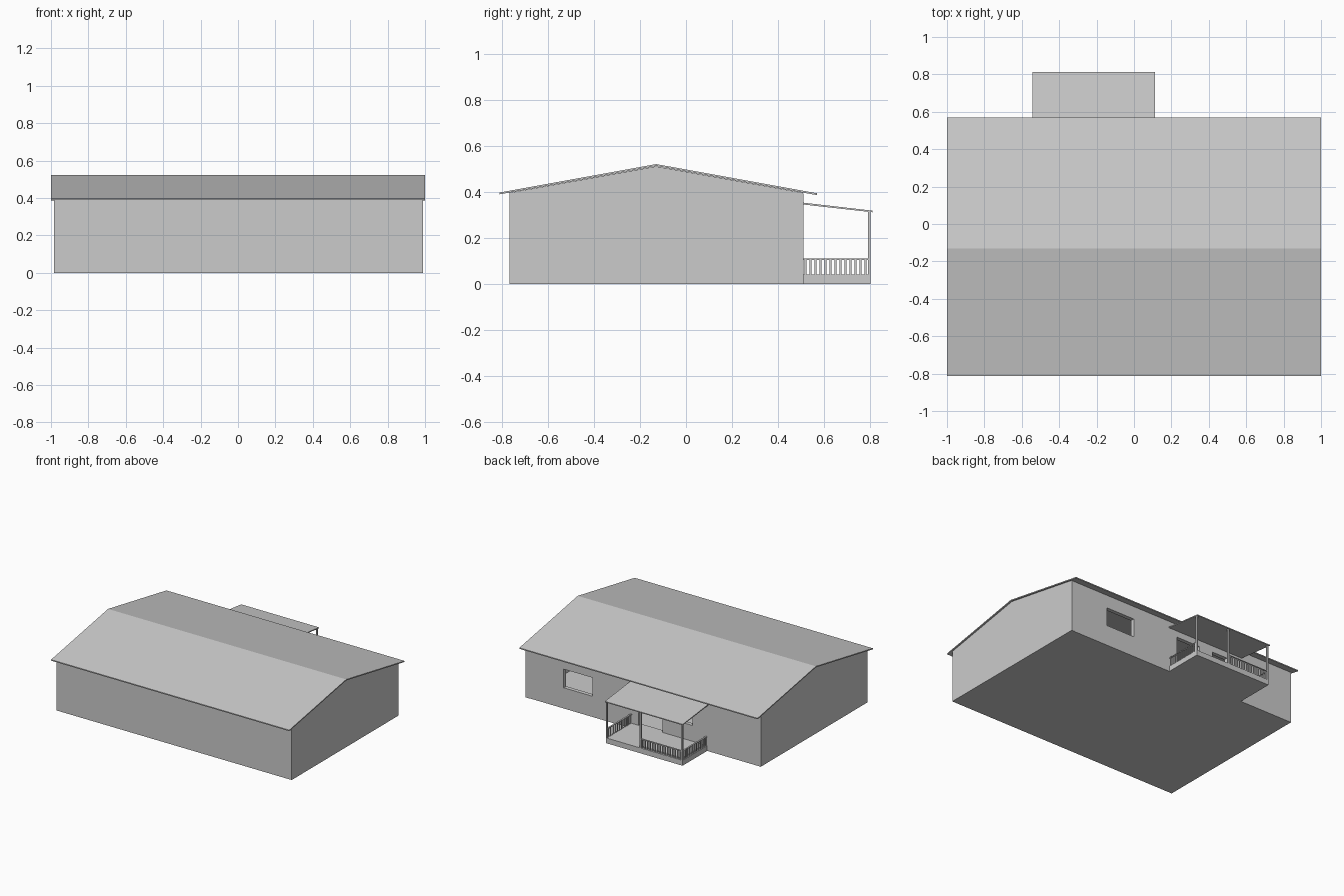
import bpy

if "Cube" in bpy.data.objects:
    bpy.data.objects.remove(bpy.data.objects["Cube"])

X0, X1 = -0.985, 0.99          # outer wall faces
YF, YB, YR = -0.77, 0.51, -0.13  # front wall, back wall, ridge
ZE, ZR = 0.397, 0.512          # wall top at the eaves and at the ridge
T = 0.03                       # wall thickness
DECK = 0.04


def prism(name, profile, x0, x1):
    """Extrude a (y, z) profile along x."""
    n = len(profile)
    verts = [(x, y, z) for x in (x0, x1) for y, z in profile]
    faces = [tuple(range(n))[::-1], tuple(range(n, 2 * n))]
    faces += [(i, (i + 1) % n, n + (i + 1) % n, n + i) for i in range(n)]
    me = bpy.data.meshes.new(name)
    me.from_pydata(verts, [], faces)
    import bmesh
    bm = bmesh.new()
    bm.from_mesh(me)
    bmesh.ops.recalc_face_normals(bm, faces=bm.faces)
    bm.to_mesh(me)
    bm.free()
    ob = bpy.data.objects.new(name, me)
    bpy.context.collection.objects.link(ob)
    return ob


def box(name, x0, x1, y0, y1, z0, z1):
    return prism(name, [(y0, z0), (y1, z0), (y1, z1), (y0, z1)], x0, x1)


def cut(target, cutter):
    """Subtract cutter from target and remove it."""
    mod = target.modifiers.new("cut", 'BOOLEAN')
    mod.operation = 'DIFFERENCE'
    mod.solver = 'EXACT'
    mod.object = cutter
    bpy.context.view_layer.objects.active = target
    bpy.ops.object.modifier_apply(modifier=mod.name)
    bpy.data.objects.remove(cutter)


# House shell, hollow and open to the roof underside
walls = prism("walls", [(YF, 0), (YB, 0), (YB, ZE), (YR, ZR), (YF, ZE)], X0, X1)
cut(walls, prism("room_cutter", [(YF + T, 0.02), (YB - T, 0.02), (YB - T, ZE - 0.005),
                                 (YR, ZR - 0.012), (YF + T, ZE - 0.005)], X0 + T, X1 - T))

# Back wall openings: large window, door, small window
for x0, x1, z0, z1 in ((0.43, 0.67, 0.157, 0.298),
                       (-0.16, 0.04, DECK, 0.298),
                       (-0.41, -0.28, 0.16, 0.298)):
    cut(walls, box("opening_cutter", x0, x1, YB - 2 * T, YB + T, z0, z1))

# Corner board at the end of the side wall
box("corner_board", X1 - T, X1, YB - 0.005, YB + 0.002, 0, ZE - 0.004)

# Main roof: thin folded slab with overhanging eaves
top = [(-0.813, 0.398), (YR, 0.522), (0.57, 0.395)]
prism("roof", top + [(y, z - 0.008) for y, z in reversed(top)], -1, 1)

# Porch deck and lean-to roof
PX0, PX1, PY = -0.535, 0.11, 0.805
box("porch_deck", PX0, PX1, YB, PY, 0, DECK)
prism("porch_roof", [(YB, 0.346), (0.813, 0.312), (0.813, 0.319), (YB, 0.354)], -0.542, 0.112)

# Porch posts
W = 0.012
MID = -0.178
for i, x in enumerate((PX0, MID - W / 2, PX1 - W)):
    box(f"porch_post_{i + 1}", x, x + W, PY - W, PY, DECK, 0.316)

# Railings: top rail with square balusters
RT, B, STEP = 0.11, 0.007, 0.0215


def railing(name, x0, x1, y0, y1):
    along_x = (x1 - x0) > (y1 - y0)
    box(name + "_top_rail", x0, x1, y0, y1, RT - 0.005, RT)
    length = (x1 - x0) if along_x else (y1 - y0)
    n = round(length / STEP)
    for i in range(n):
        d = (i + 0.5) * length / n
        cx, cy = (x0 + d, (y0 + y1) / 2) if along_x else ((x0 + x1) / 2, y0 + d)
        box(name + "_baluster", cx - B / 2, cx + B / 2, cy - B / 2, cy + B / 2, DECK, RT - 0.005)


railing("front_railing", PX0 + W, MID - W / 2, PY - W, PY)
railing("left_railing", PX0, PX0 + W, YB, PY - W)
railing("right_railing", PX1 - W, PX1, YB, PY - W)
